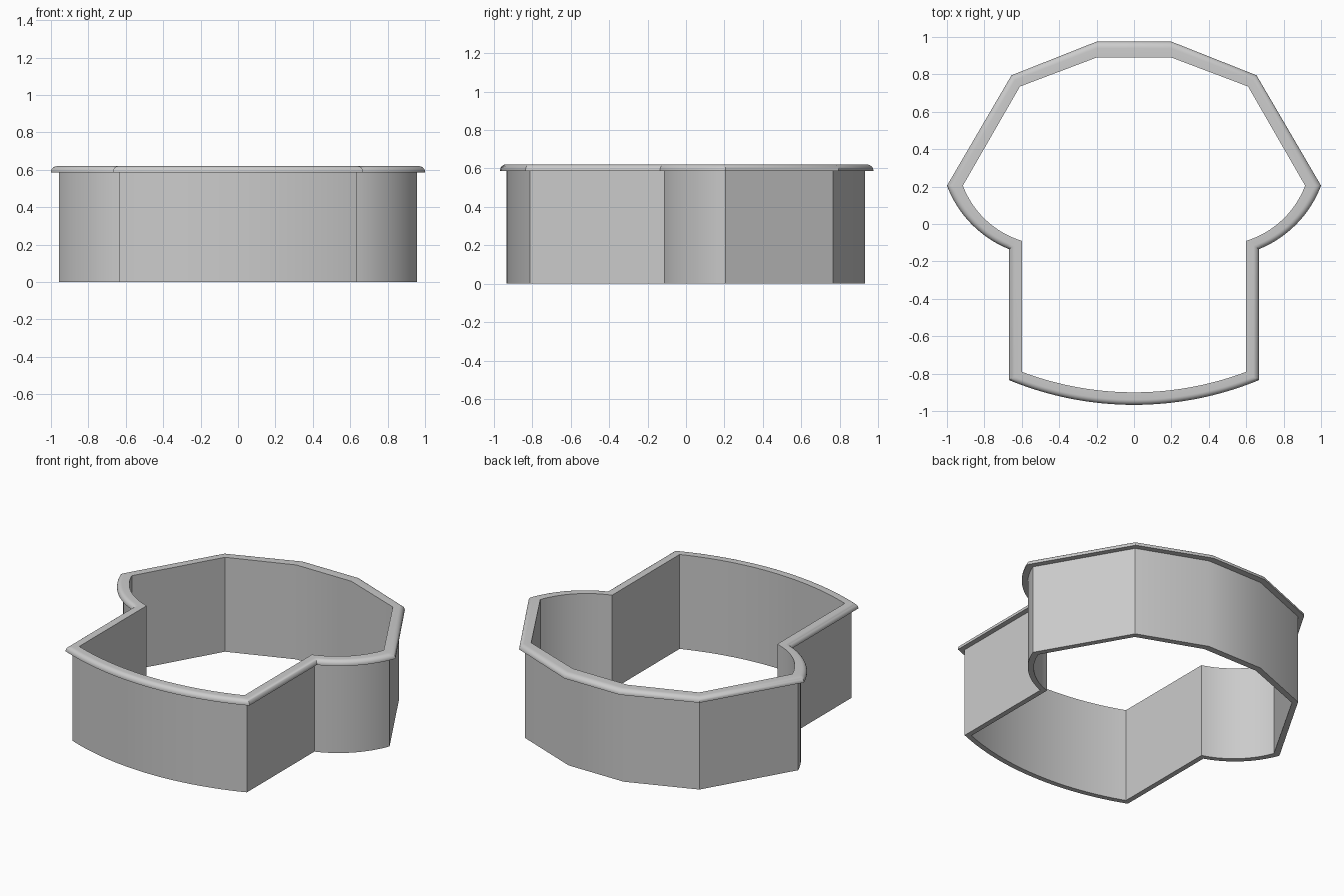
import bpy
import bmesh
import math
from mathutils import Vector

cube = bpy.data.objects.get("Cube")
if cube:
    bpy.data.objects.remove(cube, do_unlink=True)

steel = bpy.data.materials.new("grey metal")
steel.use_nodes = True
steel.diffuse_color = (0.6, 0.6, 0.6, 1)
steel.node_tree.nodes["Principled BSDF"].inputs["Base Color"].default_value = (0.6, 0.6, 0.6, 1)

# Right half of the mushroom outline, back to front: inner edge and rim edge
INNER = [(0.20, 0.89), (0.61, 0.735), (0.915, 0.205), (0.60, -0.09), (0.60, -0.79)]
RIM = [(0.20, 0.975), (0.655, 0.795), (1.0, 0.205), (0.667, -0.135), (0.667, -0.835)]
INNER_FRONT, RIM_FRONT = -0.90, -0.967


def arc(a, b, sag, steps):
    """Circular arc from a to b, bulging to the right of the direction of travel by -sag."""
    chord = b - a
    side = Vector((-chord.y, chord.x)).normalized()
    half = chord.length / 2
    radius = (half * half + sag * sag) / (2 * sag)
    centre = (a + b) / 2 + side * (sag - radius)
    sweep = math.asin(half / radius)
    forward = chord.normalized()
    return [centre + radius * (forward * math.sin(t) + side * math.cos(t))
            for t in (sweep * (2 * i / steps - 1) for i in range(steps + 1))]


def outline(t):
    """Closed contour a fraction t of the way from the inner edge to the rim edge."""
    p = [Vector(a).lerp(Vector(b), t) for a, b in zip(INNER, RIM)]
    front = INNER_FRONT + (RIM_FRONT - INNER_FRONT) * t
    under_cap = arc(p[2], p[3], 0.05, 16)
    right = p[:2] + under_cap + [p[4]]
    left = [Vector((-v.x, v.y)) for v in reversed(right)]
    base = arc(p[4], Vector((-p[4].x, p[4].y)), p[4].y - front, 32)
    # The base runs right to left, so its side vector points to the front
    return right + base[1:-1] + left


def sweep_profile(name, profile):
    """Loft a closed cross-section of (offset fraction, height) pairs round the outline."""
    bm = bmesh.new()
    rings = [[bm.verts.new((v.x, v.y, z)) for v in outline(t)] for t, z in profile]
    for i, ring in enumerate(rings):
        nxt = rings[(i + 1) % len(rings)]
        for j in range(len(ring)):
            k = (j + 1) % len(ring)
            bm.faces.new((ring[j], ring[k], nxt[k], nxt[j]))
    bmesh.ops.recalc_face_normals(bm, faces=bm.faces)
    mesh = bpy.data.meshes.new(name)
    bm.to_mesh(mesh)
    bm.free()
    mesh.materials.append(steel)
    obj = bpy.data.objects.new(name, mesh)
    bpy.context.collection.objects.link(obj)
    bpy.ops.object.select_all(action='DESELECT')
    obj.select_set(True)
    bpy.context.view_layer.objects.active = obj
    bpy.ops.object.shade_smooth_by_angle(angle=math.radians(30))
    return obj


# Thin wall with a wider lip whose outer top edge is rounded
RIM_BOTTOM, ROUND_START, TOP = 0.587, 0.592, 0.62
ROUND_WIDTH = 0.42
rounded = [(1 - ROUND_WIDTH * (1 - math.cos(a)), ROUND_START + (TOP - ROUND_START) * math.sin(a))
           for a in (math.pi / 2 * i / 6 for i in range(7))]
sweep_profile("cookie_cutter_wall_and_rim",
              [(0, 0), (0.5, 0), (0.5, RIM_BOTTOM), (1, RIM_BOTTOM)] + rounded + [(0, TOP)])
